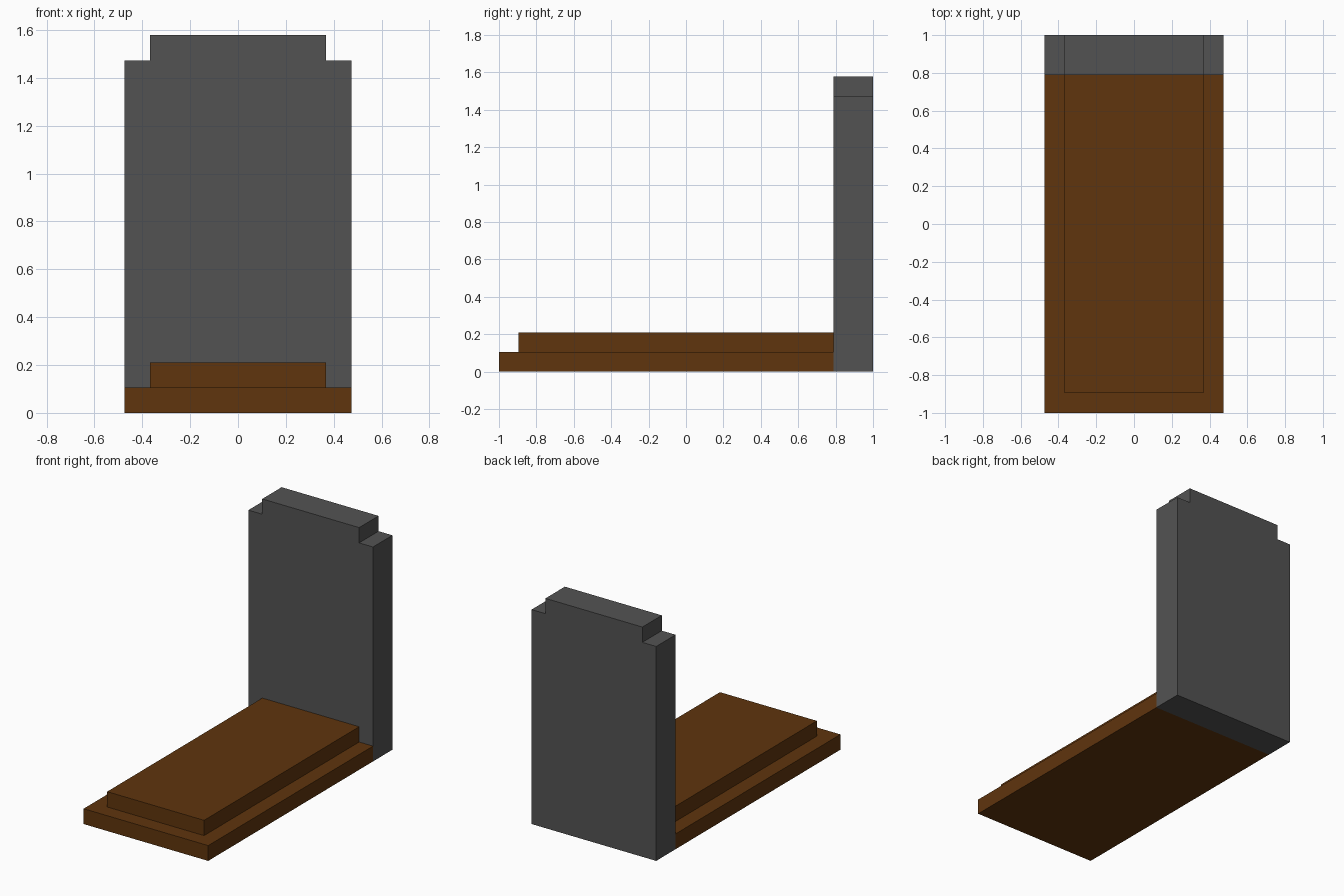
import bpy
import bmesh

cube = bpy.data.objects.get("Cube")
if cube:
    bpy.data.objects.remove(cube, do_unlink=True)

U = 2 / 19            # one step of the layout
HALF, INNER = 4.5 * U, 3.5 * U
FRONT, JOINT, BACK = -1.0, 1 - 2 * U, 1.0


def material(name, color):
    mat = bpy.data.materials.new(name)
    mat.use_nodes = True
    mat.diffuse_color = color
    mat.node_tree.nodes["Principled BSDF"].inputs["Base Color"].default_value = color
    return mat


def extrude_profile(name, points, offset, mat):
    """Build a flat-shaded solid by extruding a closed outline."""
    bm = bmesh.new()
    face = bm.faces.new([bm.verts.new(p) for p in points])
    result = bmesh.ops.extrude_face_region(bm, geom=[face])
    verts = [g for g in result["geom"] if isinstance(g, bmesh.types.BMVert)]
    bmesh.ops.translate(bm, verts=verts, vec=offset)
    bmesh.ops.recalc_face_normals(bm, faces=bm.faces)
    mesh = bpy.data.meshes.new(name)
    bm.to_mesh(mesh)
    bm.free()
    mesh.materials.append(mat)
    obj = bpy.data.objects.new(name, mesh)
    bpy.context.collection.objects.link(obj)
    return obj


def slab(name, half_width, front, bottom, mat):
    outline = [(-half_width, front, bottom), (half_width, front, bottom),
               (half_width, JOINT, bottom), (-half_width, JOINT, bottom)]
    return extrude_profile(name, outline, (0, 0, U), mat)


stone = material("dark grey stone", (0.086, 0.086, 0.086, 1))
wood = material("brown wood", (0.115, 0.035, 0.004, 1))

# Stepped base
slab("lower_base", HALF, FRONT, 0, wood)
slab("upper_base", INNER, FRONT + U, U, wood)

# Upright slab with notched top corners
right_side = [(HALF, 0), (HALF, 14 * U), (INNER, 14 * U), (INNER, 15 * U)]
outline = right_side + [(-x, z) for x, z in reversed(right_side)]
extrude_profile("headstone", [(x, JOINT, z) for x, z in outline],
                (0, BACK - JOINT, 0), stone)
